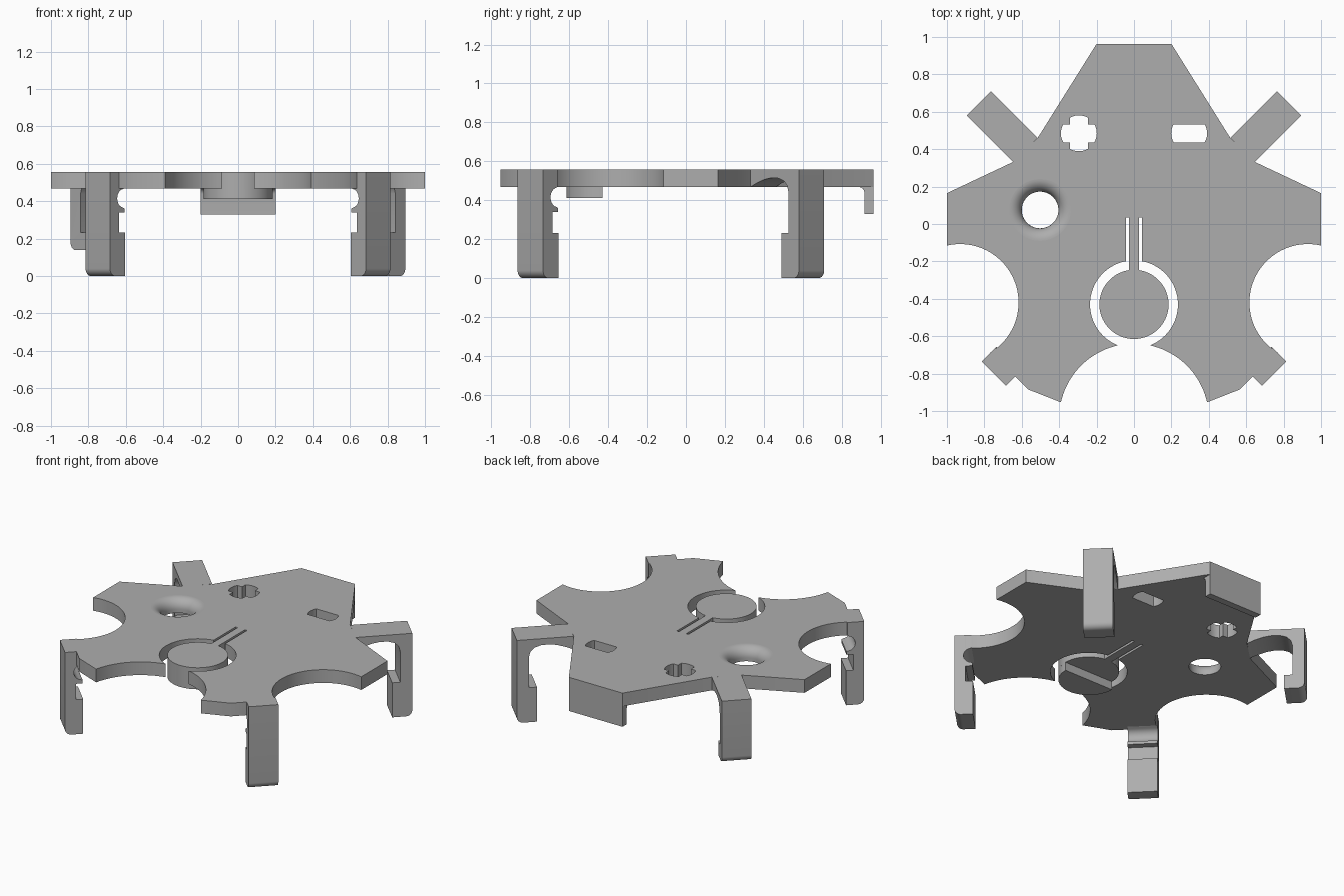
import bpy, bmesh
from math import sin, cos, pi, radians, atan2
from mathutils import Matrix, Vector

old = bpy.data.objects.get("Cube")
if old:
    bpy.data.objects.remove(old)

BOTTOM, TOP = 0.468, 0.557
grey = bpy.data.materials.new("plain grey")
grey.use_nodes = True
GREY = (0.42, 0.42, 0.42, 1)
grey.diffuse_color = GREY
grey.node_tree.nodes["Principled BSDF"].inputs["Base Color"].default_value = GREY


def arc(cx, cy, r, a0, a1, n=16):
    angles = [radians(a0 + (a1 - a0) * i / n) for i in range(n + 1)]
    return [(cx + r * cos(a), cy + r * sin(a)) for a in angles]


def add_mesh(name, mesh):
    bm = bmesh.new()
    bm.from_mesh(mesh)
    bmesh.ops.remove_doubles(bm, verts=bm.verts, dist=1e-5)
    bmesh.ops.recalc_face_normals(bm, faces=bm.faces)
    bm.to_mesh(mesh)
    bm.free()
    mesh.materials.clear()
    mesh.materials.append(grey)
    ob = bpy.data.objects.new(name, mesh)
    bpy.context.collection.objects.link(ob)
    bpy.ops.object.select_all(action='DESELECT')
    ob.select_set(True)
    bpy.context.view_layer.objects.active = ob
    bpy.ops.object.shade_smooth_by_angle(angle=radians(30))
    return ob


def prism(name, loops, low, high, matrix=Matrix()):
    """Filled outline with optional holes, extruded from low to high."""
    curve = bpy.data.curves.new(name, 'CURVE')
    curve.dimensions, curve.fill_mode = '2D', 'BOTH'
    curve.extrude = (high - low) / 2
    for loop in loops:
        spline = curve.splines.new('POLY')
        spline.points.add(len(loop) - 1)
        for p, (x, y) in zip(spline.points, loop):
            p.co = (x, y, 0, 1)
        spline.use_cyclic_u = True
    tmp = bpy.data.objects.new(name + " helper", curve)
    bpy.context.collection.objects.link(tmp)
    graph = bpy.context.evaluated_depsgraph_get()
    mesh = bpy.data.meshes.new_from_object(tmp.evaluated_get(graph))
    bpy.data.objects.remove(tmp)
    mesh.transform(matrix @ Matrix.Translation((0, 0, (low + high) / 2)))
    return add_mesh(name, mesh)


def frame(origin, x_axis, y_axis):
    x, y = Vector(x_axis).normalized(), Vector(y_axis).normalized()
    m = Matrix((x, y, x.cross(y))).transposed().to_4x4()
    m.translation = origin
    return m


# Plate outline, right half from back to front, with round bites and a sprung disc
half = [(0.2, 0.963), (0.515, 0.46), (0.65, 0.33), (1, 0.165)]
half += arc(0.93, -0.42, 0.313, 77, 239, 32)
half += [(0.635, -0.815), (0.565, -0.885)]
half += arc(0, -1.04, 0.4, 12.5, 77.5, 20)
half += arc(0, -0.43, 0.235, -68, 79.5, 32)
half += [(0.043, 0.035), (0.027, 0.035)]
half += arc(0, -0.43, 0.185, 81.6, -90, 40)
outline = half + [(-x, y) for x, y in reversed(half[:-1])]

# Keyed openings: a circle clipped to a bar or to a cross
R, W = 0.096, 0.048
edge = 30
bar_hole = arc(0.295, 0.485, R, -edge, edge, 8) + arc(0.295, 0.485, R, 180 - edge, 180 + edge, 8)
cross_hole = []
for q in range(4):
    cross_hole += arc(-0.295, 0.485, R, 90 * q - edge, 90 * q + edge, 8)
    a = radians(90 * q + 45)
    cross_hole.append((-0.295 + W * 2 ** 0.5 * cos(a), 0.485 + W * 2 ** 0.5 * sin(a)))
HX, HY, OUTER, INNER = -0.502, 0.075, 0.165, 0.098
SEG = 64
prism("plate", [outline, bar_hole, cross_hole, arc(HX, HY, OUTER, 0, 360 * (1 - 1 / SEG), SEG - 1)],
      BOTTOM, TOP)

# Rounded funnel around the large hole
r = OUTER - INNER
profile = [(OUTER, BOTTOM), (INNER, BOTTOM)] + arc(OUTER, TOP - r, r, 180, 90, 12)
bm = bmesh.new()
rings = [[bm.verts.new((HX + p * cos(2 * pi * i / SEG), HY + p * sin(2 * pi * i / SEG), z))
          for i in range(SEG)] for p, z in profile]
for a, b in zip(rings, rings[1:]):
    for i in range(SEG):
        j = (i + 1) % SEG
        bm.faces.new((a[i], a[j], b[j], b[i]))
funnel = bpy.data.meshes.new("hole_funnel")
bm.to_mesh(funnel)
bm.free()
add_mesh("hole_funnel", funnel)

# Half-disc pad under the sprung disc
prism("button_pad", [arc(0, -0.43, 0.185, 180, 360, 32)], 0.412, BOTTOM)

# Lip turned down along the back edge
lip = [(0.963, BOTTOM), (0.963, 0.33), (0.917, 0.33)] + arc(0.887, BOTTOM - 0.03, 0.03, 0, 90, 8)
prism("back_lip", [lip], -0.2, 0.2, frame((0, 0, 0), (0, 1, 0), (0, 0, 1)))


def leg_bottom(z, foot):
    """Rounded toe and the thicker foot."""
    return arc(0.04, z + 0.04, 0.04, 180, 270, 8) + [(foot, z), (foot, 0.233), (0.075, 0.233)]


def leg(name, x, y, profile):
    inward = (-1 if x > 0 else 1, -1 if y > 0 else 1, 0)
    prism(name, [profile], -0.092, 0.092, frame((x, y, 0), inward, (0, 0, 1)))


# Clip legs: front ones have a catch, back ones an arched arm
catch = [(0.068, 0.233), (0.068, 0.34), (0.11, 0.34), (0.11, 0.36), (0.1, 0.365)]
catch += arc(0.105, 0.415, 0.05, 260, 100, 12) + [(0.105, BOTTOM), (0.105, TOP)]
arch = [(0.075, 0.44), (0.085, 0.475), (0.11, 0.5), (0.15, 0.513), (0.2, 0.515),
        (0.25, 0.507), (0.31, 0.487), (0.352, BOTTOM), (0.352, TOP)]
for side, word in ((1, "left"), (-1, "right")):
    leg("front_leg_" + word, side * 0.75, -0.8, leg_bottom(0, 0.113)[:-1] + catch + [(0, TOP)])
    leg("back_leg_" + word, side * 0.83, 0.645,
        leg_bottom(0 if side > 0 else 0.138, 0.125) + arch + [(0, TOP)])
